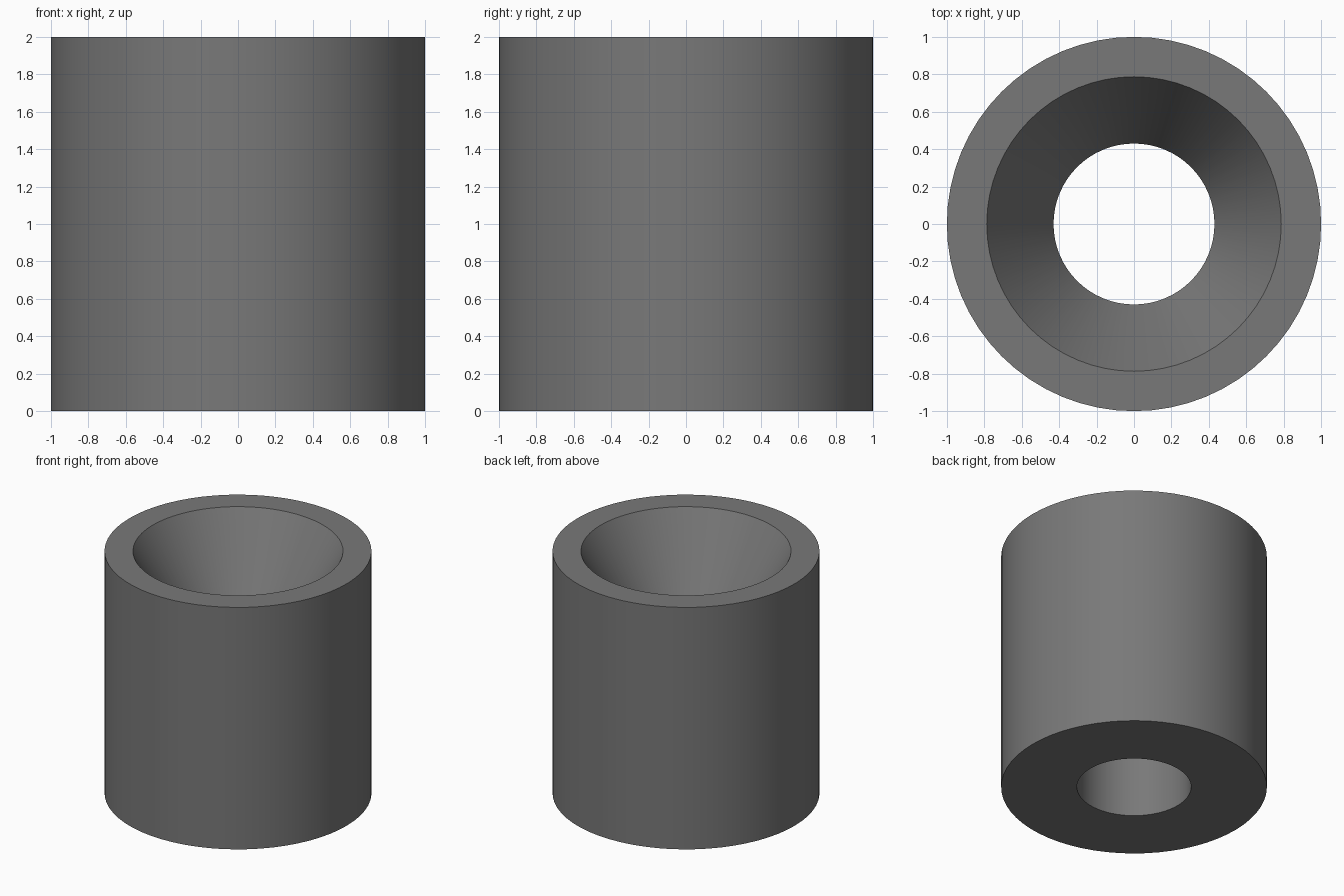
import bpy, bmesh, math

if "Cube" in bpy.data.objects:
    bpy.data.objects.remove(bpy.data.objects["Cube"])

SIDES = 64

def ring(bm, radius, z):
    return [bm.verts.new((radius * math.cos(2 * math.pi * i / SIDES),
                          radius * math.sin(2 * math.pi * i / SIDES), z))
            for i in range(SIDES)]

# Closed wall profile (radius, height): straight outside, countersunk bore
profile = [(1.0, 0.0), (1.0, 2.0), (0.787, 2.0), (0.43, 1.4), (0.43, 0.0)]

bm = bmesh.new()
rings = [ring(bm, r, z) for r, z in profile]
for k, lower in enumerate(rings):
    upper = rings[(k + 1) % len(rings)]
    for i in range(SIDES):
        j = (i + 1) % SIDES
        bm.faces.new((lower[i], lower[j], upper[j], upper[i]))
bmesh.ops.recalc_face_normals(bm, faces=bm.faces)

mesh = bpy.data.meshes.new("countersunk_tube")
bm.to_mesh(mesh)
bm.free()
tube = bpy.data.objects.new("countersunk_tube", mesh)
bpy.context.collection.objects.link(tube)

# Dark grey finish
mat = bpy.data.materials.new("dark_grey")
mat.diffuse_color = (0.19, 0.19, 0.19, 1.0)
mat.use_nodes = True
mat.node_tree.nodes["Principled BSDF"].inputs["Base Color"].default_value = mat.diffuse_color
mesh.materials.append(mat)

# Smooth walls, crisp rims
bpy.context.view_layer.objects.active = tube
tube.select_set(True)
bpy.ops.object.shade_smooth_by_angle(angle=math.radians(30))
